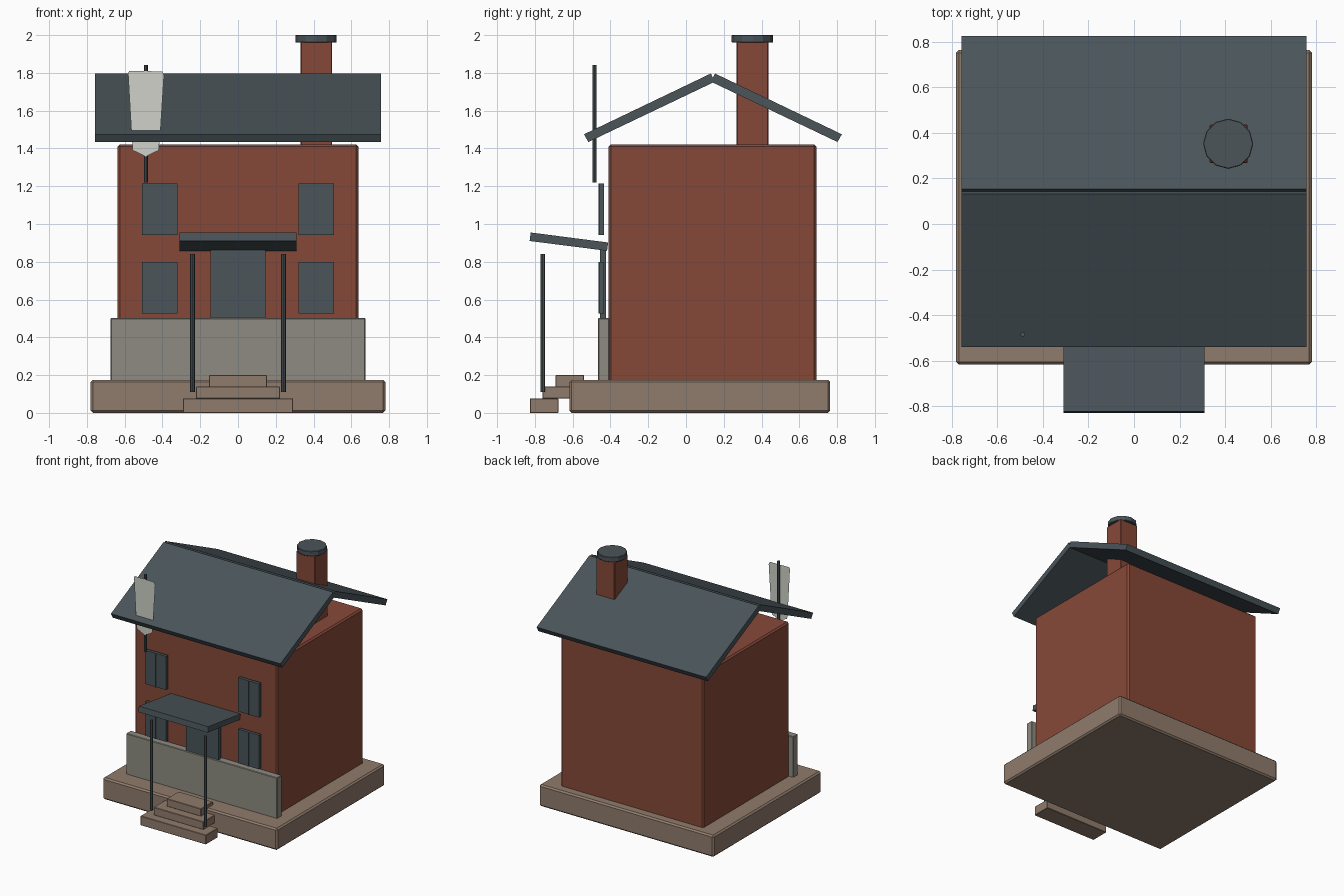
import bpy, bmesh, math

if "Cube" in bpy.data.objects:
    bpy.data.objects.remove(bpy.data.objects["Cube"])


def material(name, rgb):
    m = bpy.data.materials.new(name)
    m.diffuse_color = (*rgb, 1)
    m.use_nodes = True
    m.node_tree.nodes["Principled BSDF"].inputs["Base Color"].default_value = m.diffuse_color
    return m


BRICK = material("brick red", (0.24, 0.066, 0.04))
SLATE = material("dark slate", (0.069, 0.09, 0.102))
TAN = material("tan stone", (0.28, 0.2, 0.15))
GREY = material("grey stone", (0.27, 0.26, 0.22))
CLOTH = material("pale cloth", (0.62, 0.64, 0.58))


def finish(name, bm, mat, bevel=0):
    me = bpy.data.meshes.new(name)
    bmesh.ops.recalc_face_normals(bm, faces=bm.faces)
    bm.to_mesh(me)
    bm.free()
    me.materials.append(mat)
    ob = bpy.data.objects.new(name, me)
    bpy.context.collection.objects.link(ob)
    if bevel:
        mod = ob.modifiers.new("edge", 'BEVEL')
        mod.width = bevel
        mod.segments = 1
    return ob


def box(name, x, y, z, mat, bevel=0):
    bm = bmesh.new()
    bmesh.ops.create_cube(bm, size=1)
    for v in bm.verts:
        for i, (a, b) in enumerate((x, y, z)):
            v.co[i] = (a + b) / 2 + v.co[i] * (b - a)
    return finish(name, bm, mat, bevel)


def cylinder(name, x, y, z, r, sides, mat, bevel=0):
    bm = bmesh.new()
    bmesh.ops.create_cone(bm, cap_ends=True, segments=sides, radius1=r,
                          radius2=r, depth=z[1] - z[0])
    bmesh.ops.translate(bm, verts=bm.verts, vec=(x, y, (z[0] + z[1]) / 2))
    return finish(name, bm, mat, bevel)


def slab(name, half, profile, mat):
    """Extrude a (y, z) profile across x."""
    bm = bmesh.new()
    face = bm.faces.new([bm.verts.new((-half, y, z)) for y, z in profile])
    new = bmesh.ops.extrude_face_region(bm, geom=[face])["geom"]
    bmesh.ops.translate(bm, verts=[g for g in new if isinstance(g, bmesh.types.BMVert)],
                        vec=(2 * half, 0, 0))
    return finish(name, bm, mat)


# Base, walls and stone front
box("base", (-0.78, 0.78), (-0.617, 0.763), (0, 0.175), TAN, 0.012)
box("walls", (-0.637, 0.637), (-0.41, 0.69), (0.16, 1.422), BRICK, 0.012)
box("stone_front", (-0.675, 0.675), (-0.465, -0.405), (0.165, 0.502), GREY, 0.004)

# Main roof: two open gable slabs mirrored about the ridge
front = [(-0.54, 1.475), (0.132, 1.797), (0.152, 1.753), (-0.517, 1.434)]
ridge = 0.1425
slab("roof_front", 0.757, front, SLATE)
slab("roof_back", 0.757, [(2 * ridge - y, z) for y, z in front], SLATE)

# Chimney
box("chimney", (0.332, 0.498), (0.268, 0.436), (1.3, 1.965), BRICK, 0.004)
cylinder("chimney_cap", 0.413, 0.352, (1.96, 2.0), 0.11, 12, SLATE, 0.003)

# Door and windows
box("door", (-0.145, 0.145), (-0.456, -0.424), (0.17, 0.87), SLATE)
for side in (-1, 1):
    for level, z in (("lower", (0.525, 0.8)), ("upper", (0.943, 1.215))):
        tag = f"{level}_{'left' if side < 0 else 'right'}"
        cx = side * 0.415
        box("window_" + tag, (cx - 0.094, cx + 0.094), (-0.458, -0.433), z, SLATE)
        box("window_bar_" + tag, (cx - 0.004, cx + 0.004), (-0.464, -0.45), z, SLATE)
    # Porch post
    cylinder(f"porch_post_{'left' if side < 0 else 'right'}", side * 0.241, -0.759,
             (0.11, 0.84), 0.0125, 8, SLATE)

# Porch roof, tipped towards the wall
slab("porch_roof", 0.31,
     [(-0.822, 0.955), (-0.412, 0.902), (-0.418, 0.858), (-0.828, 0.91)], SLATE)

# Steps
for i in range(3):
    w = 0.292 - 0.069 * i
    y = -0.827 + 0.068 * i
    box(f"step_{i + 1}", (-w, w), (y, y + 0.152),
        ((0, 0.075, 0.138)[i], (0.076, 0.139, 0.2)[i]), TAN, 0.003)

# Flag pole and hanging flag
cylinder("flag_pole", -0.488, -0.484, (1.22, 1.843), 0.0105, 8, SLATE)
bm = bmesh.new()
outline = [(-0.582, 1.80), (-0.575, 1.81), (-0.4, 1.808), (-0.392, 1.785), (-0.41, 1.5),
           (-0.42, 1.39), (-0.488, 1.357), (-0.557, 1.39), (-0.565, 1.5)]
bm.faces.new([bm.verts.new((x, -0.4955, z)) for x, z in outline])
finish("flag", bm, CLOTH)
